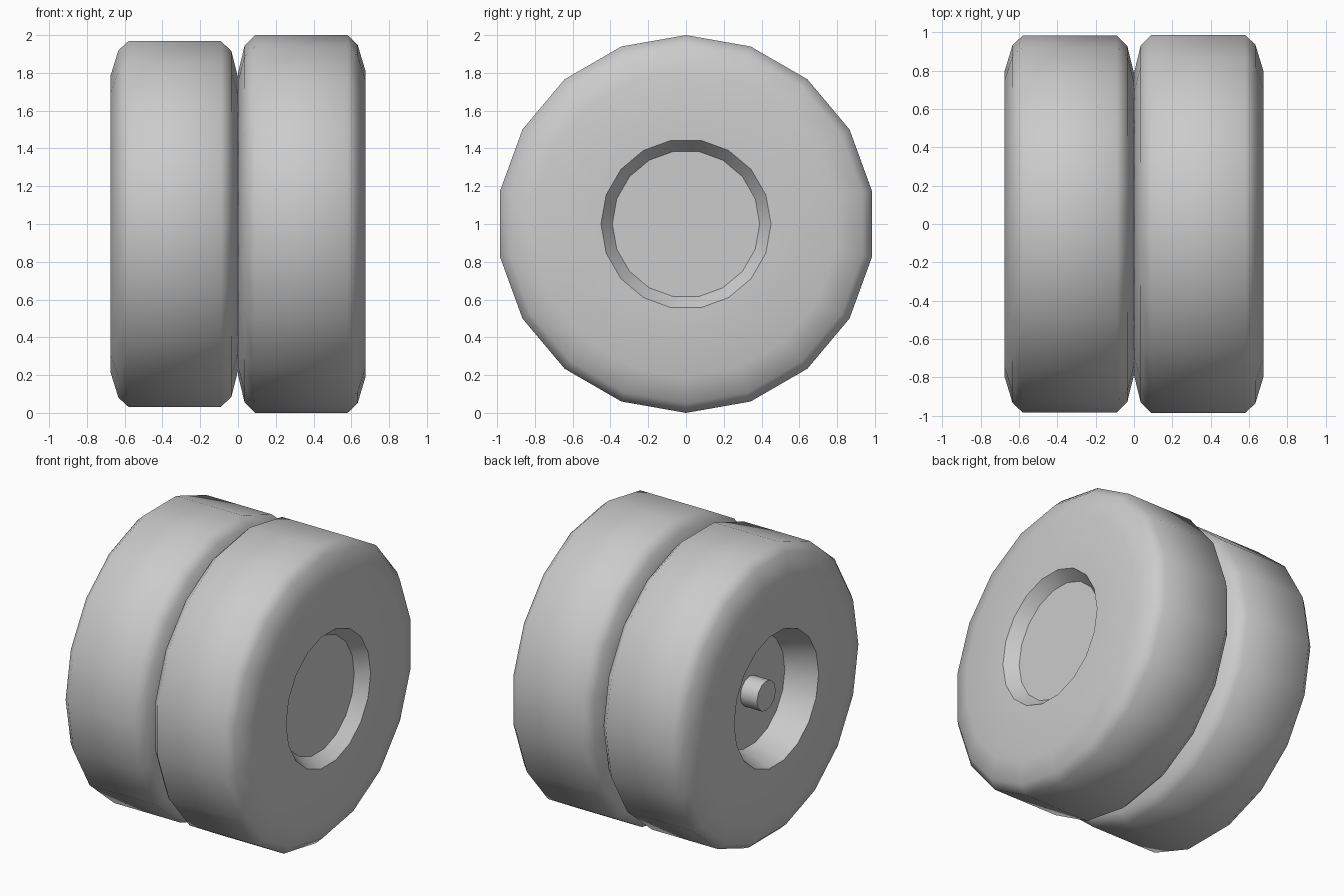
import bpy
import bmesh
import math

cube = bpy.data.objects.get("Cube")
if cube:
    bpy.data.objects.remove(cube, do_unlink=True)

SIDES = 18

grey = bpy.data.materials.new("plain grey")
grey.use_nodes = True
grey.diffuse_color = (0.6, 0.6, 0.6, 1)
grey.node_tree.nodes["Principled BSDF"].inputs["Base Color"].default_value = (0.6, 0.6, 0.6, 1)


def revolve(name, profile, sides, cap_start=False, cap_end=False):
    """Turn (x, radius, phase in degrees) points around the axle, which lies along x."""
    bm = bmesh.new()
    rings = []
    for x, radius, phase in profile:
        ring = []
        for i in range(sides):
            a = math.tau * i / sides + math.radians(phase)
            ring.append(bm.verts.new((x, radius * math.cos(a), 1 + radius * math.sin(a))))
        rings.append(ring)
    for a, b in zip(rings, rings[1:]):
        for i in range(sides):
            j = (i + 1) % sides
            bm.faces.new((a[i], a[j], b[j], b[i]))
    if cap_start:
        bm.faces.new(rings[0])
    if cap_end:
        bm.faces.new(rings[-1])
    bmesh.ops.recalc_face_normals(bm, faces=bm.faces)
    # Make sure the outward cap, seen from outside, faces along the axle
    side = math.copysign(1, profile[-1][0])
    if cap_end and bm.faces[:] and not cap_start:
        bm.faces.ensure_lookup_table()
        if bm.faces[-1].normal.x * side < 0:
            bmesh.ops.reverse_faces(bm, faces=bm.faces)
    mesh = bpy.data.meshes.new(name)
    bm.to_mesh(mesh)
    bm.free()
    mesh.materials.append(grey)
    obj = bpy.data.objects.new(name, mesh)
    bpy.context.collection.objects.link(obj)
    bpy.ops.object.select_all(action="DESELECT")
    obj.select_set(True)
    bpy.context.view_layer.objects.active = obj
    bpy.ops.object.shade_smooth_by_angle(angle=math.radians(50))
    return obj


def wheel(label, side, size, phase, floor_x, floor_radius):
    """A rounded tyre with a tapered dish set into its outer face."""
    tyre = [(0.0, 0.80), (0.035, 0.945), (0.09, 1.0),
            (0.58, 1.0), (0.633, 0.95), (0.675, 0.81)]
    points = [(side * x, r * size, phase) for x, r in tyre]
    points.append((side * 0.675, 0.45, 0))
    revolve(label + "_tyre", points, SIDES, cap_start=True)
    revolve(label + "_hub_dish",
            [(side * 0.675, 0.45, 0), (side * floor_x, floor_radius, 0)],
            SIDES, cap_end=True)


# The two wheels sit side by side, turned half a facet apart
wheel("left", 1, 1.0, 10, 0.595, 0.39)
wheel("right", -1, 0.983, 0, 0.475, 0.375)

# Axle stub standing in the deep dish
revolve("axle_stub", [(-0.47, 0.1, 0), (-0.60, 0.1, 0)], 12, cap_start=True, cap_end=True)
